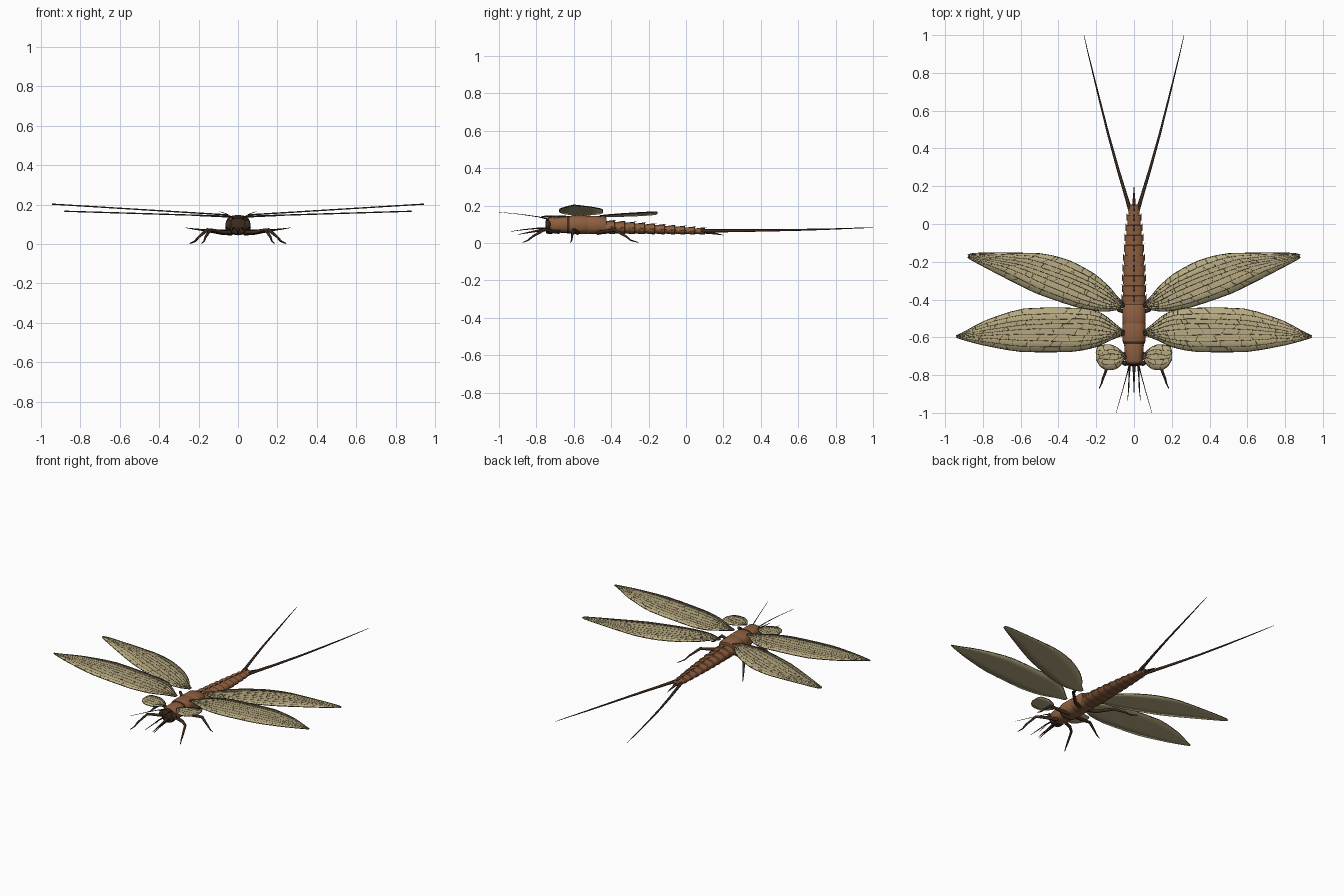
import bpy, math, random
from mathutils import Vector

if "Cube" in bpy.data.objects:
    bpy.data.objects.remove(bpy.data.objects["Cube"])

random.seed(4)


def mat(name, c):
    m = bpy.data.materials.new(name)
    m.diffuse_color = (*c, 1)
    m.use_nodes = True
    m.node_tree.nodes["Principled BSDF"].inputs["Base Color"].default_value = m.diffuse_color
    return m


BODY = mat("body_brown", (0.27, 0.115, 0.05))
DARK = mat("dark_brown", (0.045, 0.024, 0.014))
WING = mat("wing_membrane", (0.47, 0.40, 0.22))
VEIN = mat("wing_vein", (0.07, 0.05, 0.025))


def mesh(name, verts, faces, m):
    me = bpy.data.meshes.new(name)
    me.from_pydata(verts, [], faces)
    me.materials.append(m)
    ob = bpy.data.objects.new(name, me)
    bpy.context.collection.objects.link(ob)
    bpy.context.view_layer.objects.active = ob
    ob.select_set(True)
    bpy.ops.object.shade_smooth_by_angle(angle=math.radians(35))
    ob.select_set(False)
    return ob


def loft(name, secs, m, n=20, power=2.6):
    """Body shell through sections (y, half width, bottom z, top z)."""
    V, F = [], []
    for y, w, z0, z1 in secs:
        for i in range(n):
            a = 2 * math.pi * i / n
            c, s = math.cos(a), math.sin(a)
            V.append((w * math.copysign(abs(c) ** (2 / power), c), y,
                      (z0 + z1) / 2 + (z1 - z0) / 2 * math.copysign(abs(s) ** (2 / power), s)))
    for r in range(len(secs) - 1):
        for i in range(n):
            j = (i + 1) % n
            F.append((r * n + i, (r + 1) * n + i, (r + 1) * n + j, r * n + j))
    F.append(tuple(range(n)))
    F.append(tuple(reversed(range((len(secs) - 1) * n, len(secs) * n))))
    return mesh(name, V, F, m)


def tubes(name, paths, m, res=1):
    """One curve object; each path is a list of (x, y, z, radius)."""
    cu = bpy.data.curves.new(name, 'CURVE')
    cu.dimensions = '3D'
    cu.bevel_depth = 1
    cu.bevel_resolution = res
    cu.use_fill_caps = True
    for path in paths:
        sp = cu.splines.new('POLY')
        sp.points.add(len(path) - 1)
        for p, (x, y, z, r) in zip(sp.points, path):
            p.co = (x, y, z, 1)
            p.radius = r
    cu.materials.append(m)
    ob = bpy.data.objects.new(name, cu)
    bpy.context.collection.objects.link(ob)
    return ob


def flip(path, s):
    return [(s * p[0], *p[1:]) for p in path]


def ball(name, loc, scale, m):
    bpy.ops.mesh.primitive_uv_sphere_add(segments=16, ring_count=10, location=loc)
    ob = bpy.context.object
    ob.name, ob.scale = name, scale
    ob.data.materials.append(m)
    bpy.ops.object.shade_smooth()


# head, eyes and thorax
loft("head", [(-0.752, 0.025, 0.065, 0.115), (-0.745, 0.04, 0.05, 0.13),
              (-0.73, 0.045, 0.048, 0.136), (-0.71, 0.044, 0.05, 0.138)], DARK)
loft("prothorax", [(-0.732, 0.042, 0.058, 0.138), (-0.722, 0.047, 0.056, 0.142),
                   (-0.64, 0.052, 0.054, 0.143), (-0.63, 0.05, 0.056, 0.141)], BODY)
loft("neck_band", [(-0.635, 0.055, 0.052, 0.143), (-0.622, 0.06, 0.05, 0.145)], DARK)
loft("mesothorax", [(-0.624, 0.059, 0.052, 0.143), (-0.61, 0.062, 0.048, 0.147),
                    (-0.535, 0.062, 0.048, 0.147), (-0.525, 0.059, 0.05, 0.144)], BODY)
loft("metathorax", [(-0.53, 0.058, 0.05, 0.143), (-0.52, 0.062, 0.047, 0.146),
                    (-0.44, 0.062, 0.047, 0.143), (-0.425, 0.056, 0.05, 0.136)], BODY)
for s in (-1, 1):
    ball("eye", (s * 0.046, -0.738, 0.098), (0.017, 0.013, 0.024), DARK)

# abdomen: ten overlapping rings with side spikes and back teeth
N = 10
spikes, teeth = [], []
for k in range(N):
    y0, y1 = -0.435 + 0.0535 * k, -0.435 + 0.0535 * (k + 1)
    t = (k + 1) / N
    w = 0.065 - 0.006 * t - 0.028 * t ** 2.2
    top, bot = 0.123 - 0.043 * t, 0.048 - 0.003 * t
    loft("abdomen_segment_%d" % (k + 1),
         [(y0 - 0.006, w * 0.9, bot + 0.005, top - 0.002), (y1 - 0.012, w * 0.98, bot, top),
          (y1, w, bot, top + 0.001), (y1 + 0.002, w * 0.93, bot + 0.004, top - 0.004)], BODY, power=2.2)
    zm = (top + bot) / 2
    for s in (-1, 1):
        spikes.append([(s * (w - 0.006), y1 - 0.03, zm, 0.007), (s * (w + 0.001), y1 + 0.010, zm, 0.001)])
    teeth.append([(0, y0 + 0.02, top - 0.001, 0.001), (0, y1 - 0.012, top, 0.003), (0, y1 + 0.010, top + 0.004, 0.0006)])
tubes("abdomen_side_spikes", spikes, BODY)
tubes("abdomen_back_teeth", teeth, DARK)

# tail blade, tail filaments, mouthparts and antennae
tubes("tail_blade", [[(0, 0.06, 0.062, 0.010), (0, 0.13, 0.055, 0.007), (0, 0.2, 0.042, 0.001)]], DARK, 2)
tubes("beak", [[(0, -0.735, 0.075, 0.011), (0, -0.79, 0.066, 0.006), (0, -0.9, 0.045, 0.001)]], DARK, 2)
for s in (-1, 1):
    tubes("tail_filament", [flip([(0.022, 0.08, 0.066, 0.011), (0.04, 0.14, 0.065, 0.009), (0.085, 0.29, 0.066, 0.0075),
                                  (0.135, 0.47, 0.068, 0.006), (0.178, 0.64, 0.071, 0.005), (0.215, 0.79, 0.075, 0.0035),
                                  (0.242, 0.9, 0.079, 0.0025), (0.265, 1.0, 0.082, 0.001)], s)], DARK, 2)
    tubes("mouth_palp", [flip([(0.02, -0.735, 0.08, 0.005), (0.026, -0.8, 0.078, 0.004),
                               (0.028, -0.87, 0.071, 0.0028), (0.034, -0.935, 0.062, 0.001)], s)], DARK)
    tubes("antenna", [flip([(0.022, -0.735, 0.127, 0.004), (0.036, -0.79, 0.14, 0.0025),
                            (0.06, -0.88, 0.153, 0.0018), (0.095, -1.0, 0.165, 0.001)], s)], DARK)

# legs: hip, knee, ankle, toe
LEGS = {
    "front_leg": [(0.03, -0.68, 0.06, 0.011), (0.08, -0.7, 0.06, 0.010), (0.14, -0.755, 0.072, 0.008),
                  (0.165, -0.82, 0.035, 0.006), (0.172, -0.845, 0.014, 0.004), (0.185, -0.872, 0.003, 0.002)],
    "middle_leg": [(0.03, -0.58, 0.055, 0.012), (0.08, -0.585, 0.058, 0.011), (0.155, -0.6, 0.072, 0.009),
                   (0.2, -0.61, 0.035, 0.006), (0.22, -0.612, 0.014, 0.004), (0.245, -0.618, 0.003, 0.002)],
    "hind_leg": [(0.03, -0.47, 0.055, 0.012), (0.08, -0.455, 0.057, 0.011), (0.16, -0.38, 0.07, 0.009),
                 (0.2, -0.32, 0.035, 0.006), (0.215, -0.295, 0.014, 0.004), (0.24, -0.255, 0.003, 0.002)],
}
for name, path in LEGS.items():
    for s in (-1, 1):
        tubes(name, [flip(path, s)], DARK, 2)


def edge(pts, f):
    """Point on a smooth line through pts, f in segments."""
    i = min(int(f), len(pts) - 2)
    t = f - i
    q = [Vector(pts[min(max(i + d, 0), len(pts) - 1)]) for d in (-1, 0, 1, 2)]
    smooth = (q[1] * 2 + (q[2] - q[0]) * t + (q[0] * 2 - q[1] * 5 + q[2] * 4 - q[3]) * t * t
              + (q[1] * 3 - q[0] - q[2] * 3 + q[3]) * t ** 3) / 2
    return q[1].lerp(q[2], t).lerp(smooth, 0.7)


def wing(name, lead, trail, z0, z1, nv, nx, s):
    """Membrane between two edge lines, with raised veins on top."""
    K = len(lead) - 1
    xmax = lead[-1][0]

    def P(u, v):
        f = min(max(u, 0), 1) * K
        p = edge(lead, f).lerp(edge(trail, f), v)
        return Vector((s * p.x, p.y, z0 + (z1 - z0) * p.x / xmax))

    M, R = 4, K * 3
    V = [P(i / R, j / M) for i in range(R + 1) for j in range(M + 1)]
    F = []
    for i in range(R):
        for j in range(M):
            a = i * (M + 1) + j
            q = (a, a + M + 1, a + M + 2, a + 1)
            F.append(q if s > 0 else q[::-1])
    ob = mesh(name, V, F, WING)
    so = ob.modifiers.new("thickness", 'SOLIDIFY')
    so.thickness, so.offset = 0.005, 0

    def vein(u, v, r):
        # veins wander a little and bunch towards the middle of the wing
        v = v + 0.03 * math.sin(9 * u + 7 * v) * math.sin(math.pi * v)
        return (*(P(u, v) + Vector((0, 0, 0.002))), r)

    paths = []
    for j in range(1, nv):
        paths.append([vein(i / R, j / nv, 0.0021 - 0.0008 * i / R) for i in range(R)])
    for v in (0.004, 0.996):
        paths.append([(*P(i / R, v), 0.0029) for i in range(R + 1)])
    for j in range(nv):
        for i in range(nx):
            u = (i + 0.5 + random.uniform(-.45, .45)) / nx
            du = random.uniform(-.25, .25) / nx
            if u < 0.95:
                paths.append([vein(u, j / nv, 0.0013), vein(u + du, (j + 1) / nv, 0.0013)])
    tubes(name + "_veins", paths, VEIN, 0)


# wings and small front lobes
FL = [(.05, -.585), (.12, -.612), (.2, -.65), (.33, -.675), (.6, -.675), (.8, -.64), (.92, -.607), (.942, -.597)]
FT = [(.05, -.57), (.1, -.53), (.17, -.475), (.27, -.447), (.58, -.449), (.78, -.51), (.91, -.578), (.942, -.592)]
HL = [(.05, -.435), (.1, -.455), (.17, -.462), (.3, -.44), (.52, -.365), (.72, -.265), (.86, -.19), (.88, -.175)]
HT = [(.05, -.42), (.09, -.385), (.13, -.335), (.21, -.265), (.34, -.195), (.5, -.157), (.83, -.155), (.88, -.165)]
LL = [(.04, -.7), (.07, -.745), (.1, -.768), (.15, -.77), (.18, -.75), (.2, -.715)]
LT = [(.05, -.69), (.09, -.655), (.125, -.64), (.165, -.642), (.19, -.65), (.2, -.68)]
for s in (-1, 1):
    wing("fore_wing", FL, FT, 0.144, 0.202, 8, 19, s)
    wing("hind_wing", HL, HT, 0.139, 0.166, 8, 19, s)
    wing("front_lobe", LL, LT, 0.135, 0.144, 5, 4, s)
